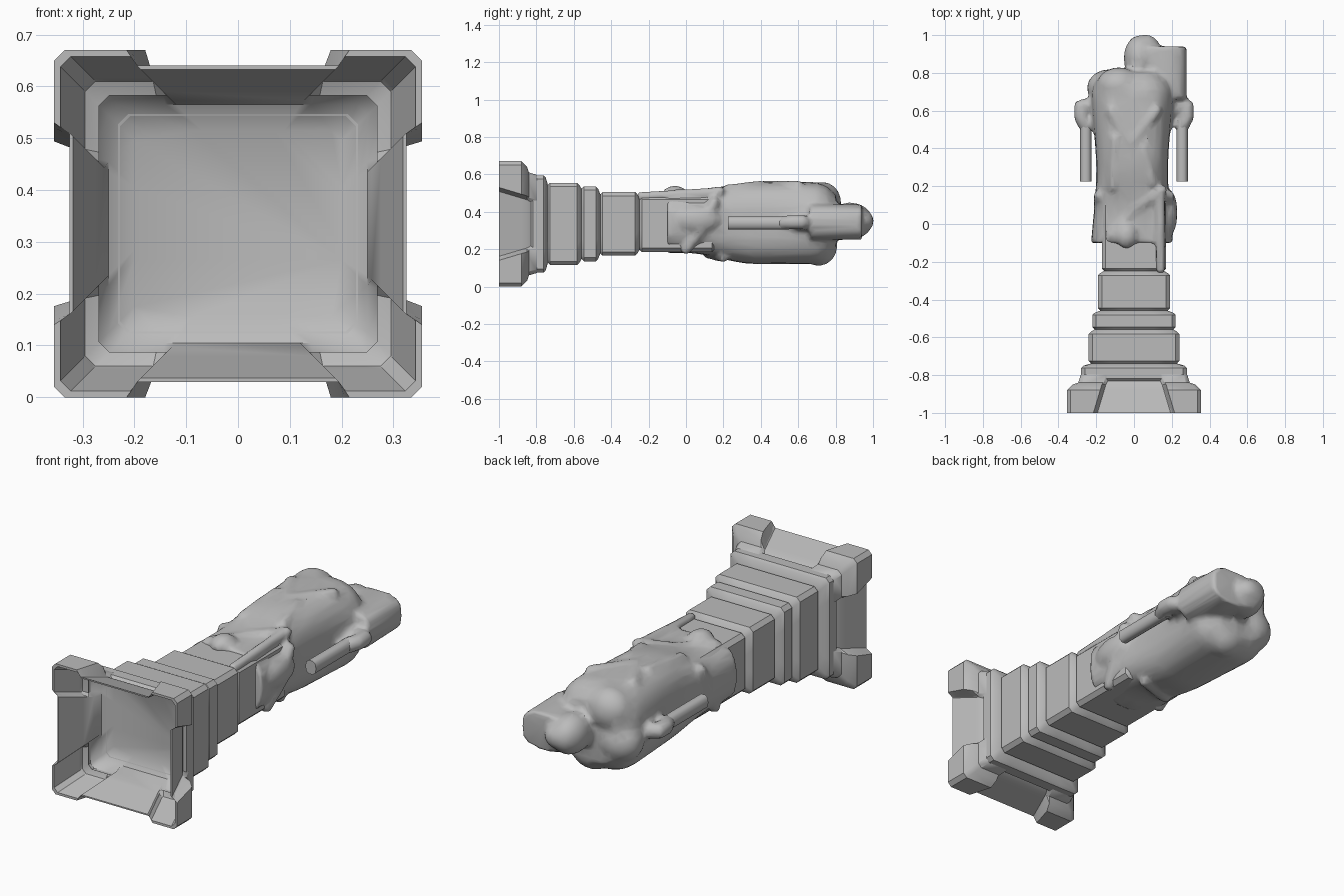
import bpy, bmesh, math
from mathutils import Vector, Matrix

cube = bpy.data.objects.get("Cube")
if cube:
    bpy.data.objects.remove(cube)

stone = bpy.data.materials.new("grey_stone")
stone.use_nodes = True
grey = (.5, .5, .5, 1)
stone.diffuse_color = grey
stone.node_tree.nodes["Principled BSDF"].inputs["Base Color"].default_value = grey

AXIS_HEIGHT = .335


def loft(bm, rings):
    """Skin closed rings of points and cap both ends."""
    rows = [[bm.verts.new(point) for point in ring] for ring in rings]
    count = len(rows[0])
    for lower, upper in zip(rows, rows[1:]):
        for i in range(count):
            j = (i + 1) % count
            bm.faces.new((lower[i], lower[j], upper[j], upper[i]))
    bm.faces.new(rows[0])
    bm.faces.new(rows[-1])


def finish(bm, name, angle):
    """Turn the bmesh into a stone object with smooth shading."""
    bmesh.ops.recalc_face_normals(bm, faces=bm.faces)
    mesh = bpy.data.meshes.new(name)
    bm.to_mesh(mesh)
    bm.free()
    mesh.materials.append(stone)
    obj = bpy.data.objects.new(name, mesh)
    bpy.context.collection.objects.link(obj)
    bpy.ops.object.select_all(action='DESELECT')
    obj.select_set(True)
    bpy.context.view_layer.objects.active = obj
    bpy.ops.object.shade_smooth_by_angle(angle=math.radians(angle))
    return obj


def eared(y, width, ear=0, reach=.13, bevel=.02):
    """Nearly square section whose four corners can stick out as ears."""
    height = width - bevel
    outer_w, outer_h = width + ear, height + ear
    quarter = [(width, height - reach), (outer_w, height - reach + bevel),
               (outer_w, outer_h - bevel), (outer_w - bevel, outer_h),
               (width - reach + bevel, outer_h), (width - reach, height)]
    points = []
    for sx, sz in ((1, 1), (-1, 1), (-1, -1), (1, -1)):
        corner = [(sx * x, y, AXIS_HEIGHT + sz * z) for x, z in quarter]
        points += corner if sx == sz else corner[::-1]
    return points


def oval(y, center_x, radius_x, center_z, radius_z, power=.7, count=24):
    """Rounded box section across the long axis."""
    points = []
    for i in range(count):
        angle = math.tau * i / count
        c, s = math.cos(angle), math.sin(angle)
        points.append((center_x + radius_x * math.copysign(abs(c) ** power, c), y,
                       center_z + radius_z * math.copysign(abs(s) ** power, s)))
    return points


# Hollow pedestal: cavity, then sloping plinth with corner feet
bm = bmesh.new()
rings = [eared(-.72, .2), eared(-.75, .25)]
for t in (1, .7, 0):
    rings.append(eared(-1 + t / 5, .318 - .06 * t, .025))
for t in (0, .2, .8, 1):
    width = .325 - .045 * t
    rings.append(eared(-1 + .15 * t, width, (.355 - width) * (.6 if t == 1 else 1)))

# Stepped mouldings and shaft, each tier slightly chamfered
start, chamfer = -.83, .012
for end, width in ((-.75, .28), (-.57, .24), (-.47, .22), (-.26, .19), (.15, .17)):
    rings += [eared(start, width - chamfer), eared(start + chamfer, width),
              eared(end - chamfer, width), eared(end, width - chamfer)]
    start = end + chamfer
loft(bm, rings)
finish(bm, "hollow_pedestal", 40)


def torso_width(t):
    return .205 - .015 * math.sin(math.tau * (t - .15))


def torso_depth(t):
    rise = min(max((t - .1) / .4, 0), 1)
    return .16 + .06 * rise * rise * (3 - 2 * rise)


def torso_y(t):
    return -.1 + .95 * t


# Draped torso, swelling to the chest and rounded off at the shoulders
bm = bmesh.new()
rings = []
steps = 20
for i in range(steps):
    t = i / steps
    shoulder = max(0, (t - .82) / .18)
    cap = math.sqrt(1 - shoulder ** 2)
    rings.append(oval(torso_y(t), -.01, torso_width(t) * cap,
                      AXIS_HEIGHT + .005, torso_depth(t) * cap))
loft(bm, rings)


def blob(center, radii):
    matrix = Matrix.Translation(center) @ Matrix.Diagonal((*radii, 1))
    bmesh.ops.create_icosphere(bm, subdivisions=3, radius=1, matrix=matrix)


def strand(points, radius):
    """Rounded ridge made of overlapping balls along a path."""
    for a, b in zip(points, points[1:]):
        a, b = Vector(a), Vector(b)
        count = max(2, int((b - a).length / radius * 2))
        for i in range(count + 1):
            blob(a.lerp(b, i / count), (radius, radius, radius))


def fold(path, side=1, radius=.027):
    """Cloth ridge lying on the upper or lower face of the torso."""
    points = []
    for x, y in path:
        depth = torso_depth((y + .1) / .95) - radius / 2
        points.append((x, y, AXIS_HEIGHT + side * depth))
    strand(points, radius)


# Bowed head turned to one side
rings = []
for y, radius in ((.66, .1), (.8, .12), (.9, .14), (.94, .13)):
    rings.append(oval(y, .28 - radius, radius, .345, .095))
loft(bm, rings)
blob((.03, .88, .35), (.085, .12, .1))
blob((.06, .92, .35), (.08, .085, .07))

# Shoulder masses
for center in ((-.08, .73, .45), (-.13, .72, .3), (.02, .71, .22)):
    blob(center, (.12, .1, .11))

# Cloth folds: sash, hanging edge, neckline, gathers and rear hem
fold([(-.12, -.06), (0, .08), (.15, .18)])
fold([(.14, .16), (.14, -.24)])
fold([(-.12, .6), (-.02, .42), (.12, .6)])
fold([(.05, .4), (.1, .22)])
fold([(-.1, .45), (-.11, .2)])
fold([(-.1, .12), (.1, .2)], side=-1)
for s in (-1, 1):
    strand([(s * .185, .15, .45), (s * .185, .08, .3), (s * .16, 0, .2)], .03)
blob((-.04, -.06, .49), (.06, .07, .05))
blob((.19, .06, .36), (.04, .12, .07))

# Bent elbows on both sides
for s in (-1, 1):
    strand([(s * .18, .58, .335), (s * .235, .63, .34), (s * .28, .62, .345),
            (s * .28, .57, .345), (s * .255, .52, .34)], .04)

# Blend everything into one carved surface
bust = finish(bm, "draped_bust", 180)
remesh = bust.modifiers.new("blend", 'REMESH')
remesh.mode = 'VOXEL'
remesh.voxel_size = .014
remesh.use_smooth_shade = True
soften = bust.modifiers.new("soften", 'SMOOTH')
soften.factor = .5
soften.iterations = 5
reduce = bust.modifiers.new("reduce", 'DECIMATE')
reduce.ratio = .2

# Straight arm stubs hanging from the elbows
for s, side in ((-1, "right"), (1, "left")):
    bm = bmesh.new()
    loft(bm, [oval(y, s * .255, .03, .34, .036, .8, 10) for y in (.225, .55)])
    finish(bm, side + "_arm_stub", 50)
